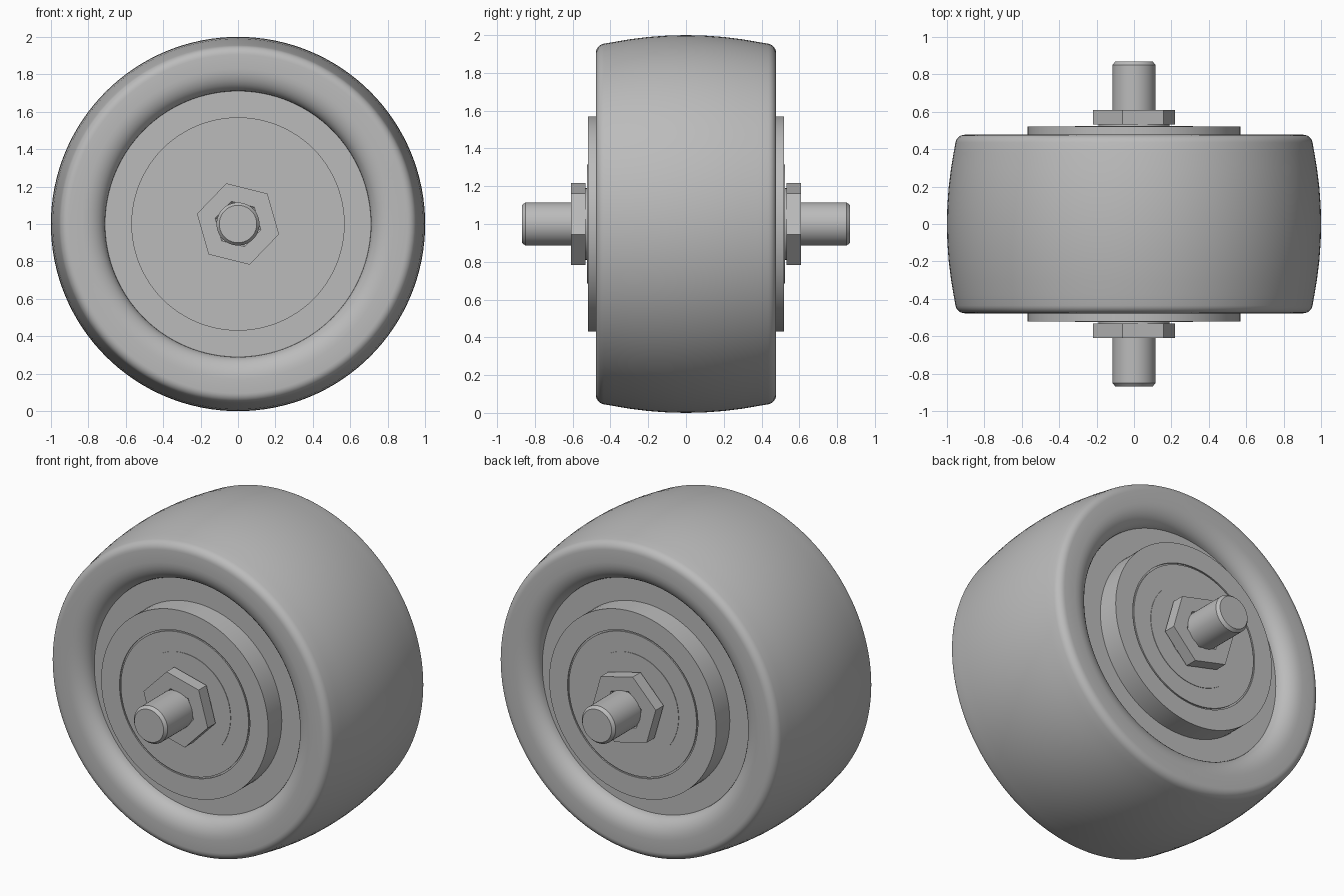
import bpy, bmesh, math
from mathutils import Vector

cube = bpy.data.objects.get("Cube")
if cube:
    bpy.data.objects.remove(cube, do_unlink=True)

CENTRE = Vector((0, 0, 1))
grey = bpy.data.materials.new("plain_grey")
grey.use_nodes = True
COLOUR = (0.5, 0.5, 0.5, 1)
grey.diffuse_color = COLOUR
grey.node_tree.nodes["Principled BSDF"].inputs["Base Color"].default_value = COLOUR


def lathe(name, profile, sides=96, start=0.0, angle=30):
    """Revolve (radius, y) points about the axle line."""
    bm = bmesh.new()
    rings = []
    for r, y in profile:
        if r == 0:
            rings.append([bm.verts.new(CENTRE + Vector((0, y, 0)))] * sides)
            continue
        ring = []
        for i in range(sides):
            a = start + math.tau * i / sides
            ring.append(bm.verts.new(CENTRE + Vector((r * math.cos(a), y, r * math.sin(a)))))
        rings.append(ring)
    for lower, upper in zip(rings, rings[1:]):
        for i in range(sides):
            j = (i + 1) % sides
            bm.faces.new(list(dict.fromkeys((lower[i], lower[j], upper[j], upper[i]))))
    bmesh.ops.recalc_face_normals(bm, faces=bm.faces)
    mesh = bpy.data.meshes.new(name)
    bm.to_mesh(mesh)
    bm.free()
    mesh.materials.append(grey)
    obj = bpy.data.objects.new(name, mesh)
    bpy.context.collection.objects.link(obj)
    bpy.ops.object.select_all(action="DESELECT")
    obj.select_set(True)
    bpy.context.view_layer.objects.active = obj
    bpy.ops.object.shade_smooth_by_angle(angle=math.radians(angle))
    return obj


def mirrored(half):
    """Complete a profile from its front half, running from front to back."""
    return half + [(r, -y) for r, y in reversed(half) if y != 0]


# Tyre: dished sidewall, rounded shoulder, crowned tread
sidewall = [(0.71, -0.385)]
for k in range(1, 9):
    a = math.pi / 2 * k / 8
    sidewall.append((0.71 + 0.12 * (1 - math.cos(a)), -0.385 - 0.092 * math.sin(a)))
shoulder = []
for k in range(7):
    a = math.radians(80) * k / 6
    shoulder.append((0.905 + 0.05 * math.sin(a), -0.427 - 0.05 * math.cos(a)))
tread = [(1 - 0.25 * y * y, y) for y in (-0.38, -0.3, -0.2, -0.1, 0)]
lathe("tyre", mirrored(sidewall + shoulder + tread), 128, angle=35)

# Wheel disc inside the tyre
lathe("wheel_disc", mirrored([(0, -0.387), (0.712, -0.387)]), 128)

# Hub with a fine groove around the bearing seal
lathe("hub", mirrored([(0, -0.523), (0.315, -0.523), (0.315, -0.52), (0.436, -0.52),
                       (0.436, -0.512), (0.445, -0.512), (0.445, -0.52),
                       (0.57, -0.52), (0.57, -0.38)]))

# Axle with chamfered ends
lathe("axle", mirrored([(0, -0.868), (0.1, -0.868), (0.115, -0.85)]), 48)

# Spacer and hexagonal nut on each side
for side, sign in (("front", -1), ("back", 1)):
    lathe(side + "_spacer", [(0, sign * 0.515), (0.19, sign * 0.515),
                             (0.19, sign * 0.534), (0, sign * 0.534)], 48)
    lathe(side + "_nut", [(0.11, sign * 0.532), (0.226, sign * 0.532), (0.226, sign * 0.608),
                          (0.126, sign * 0.608), (0.11, sign * 0.596)],
          6, math.radians(46))
